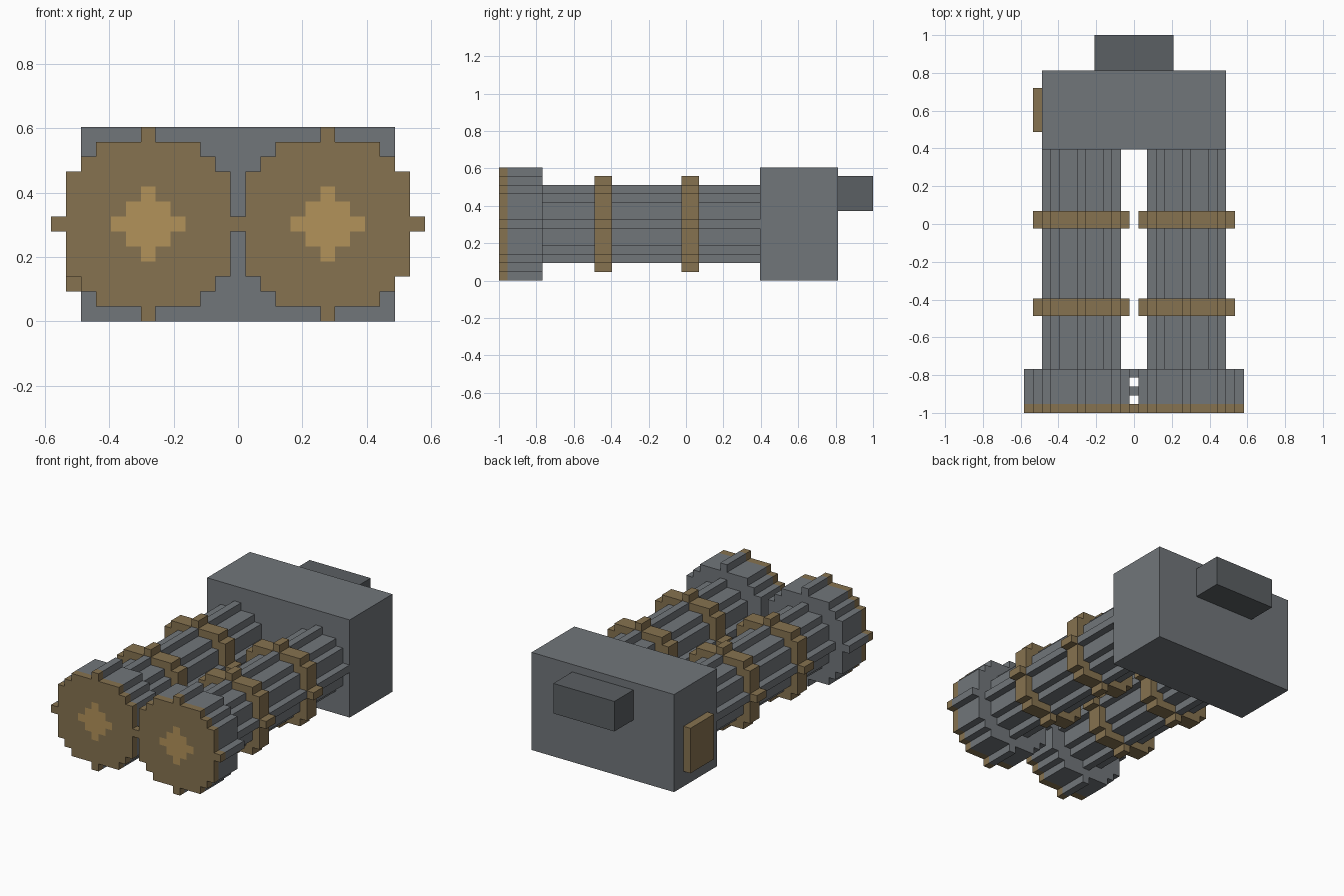
import bpy, bmesh

if "Cube" in bpy.data.objects:
    bpy.data.objects.remove(bpy.data.objects["Cube"])

U = 2 / 43          # one block of the blocky grid
AXIS = 6            # barrel axis, blocks from the centre line and above the ground


def material(name, rgb):
    m = bpy.data.materials.new(name)
    m.diffuse_color = (*rgb, 1)
    m.use_nodes = True
    m.node_tree.nodes["Principled BSDF"].inputs["Base Color"].default_value = m.diffuse_color
    return m


STEEL = material("steel", (0.165, 0.18, 0.195))
DARK = material("dark_steel", (0.105, 0.115, 0.125))
BRASS = material("brass", (0.24, 0.17, 0.08))
BORE = material("light_brass", (0.45, 0.29, 0.10))


def disc(r, cx=0, cz=AXIS):
    """Grid cells of a blocky disc."""
    return {(cx + x, cz + z) for x in range(-r, r + 1) for z in range(-r, r + 1)
            if x * x + z * z <= r * r}


def pair(r):
    """The same disc on both barrel axes."""
    return disc(r, -AXIS) | disc(r, AXIS)


def prism(name, cells, y0, y1, mat):
    """Extrude a set of x/z cells from y block y0 to y1."""
    bm = bmesh.new()
    for x, z in sorted(cells):
        corners = ((-.5, 0), (.5, 0), (.5, 1), (-.5, 1))
        bm.faces.new([bm.verts.new(((x + a) * U, y0 * U - 1, (z + b) * U)) for a, b in corners])
    bmesh.ops.remove_doubles(bm, verts=bm.verts[:], dist=U / 10)
    out = bmesh.ops.extrude_face_region(bm, geom=bm.faces[:], use_keep_orig=True)
    top = [v for v in out["geom"] if isinstance(v, bmesh.types.BMVert)]
    bmesh.ops.translate(bm, verts=top, vec=(0, (y1 - y0) * U, 0))
    bmesh.ops.recalc_face_normals(bm, faces=bm.faces[:])
    me = bpy.data.meshes.new(name)
    bm.to_mesh(me)
    bm.free()
    me.materials.append(mat)
    bpy.context.collection.objects.link(bpy.data.objects.new(name, me))


def box(name, x0, x1, y0, y1, z0, z1, mat):
    """Box given in block units."""
    bm = bmesh.new()
    bmesh.ops.create_cube(bm, size=1)
    for v in bm.verts:
        v.co = ((x1 if v.co.x > 0 else x0) * U, (y1 if v.co.y > 0 else y0) * U - 1,
                (z1 if v.co.z > 0 else z0) * U)
    me = bpy.data.meshes.new(name)
    bm.to_mesh(me)
    bm.free()
    me.materials.append(mat)
    bpy.context.collection.objects.link(bpy.data.objects.new(name, me))


# Muzzles: brass face with a lighter bore, steel collar behind
prism("muzzle_faces", pair(6) - pair(2), 0, 1, BRASS)
prism("bores", pair(2), 0, 1, BORE)
prism("muzzle_collars", pair(6) - {(0, AXIS)}, 1, 5, STEEL)
for i, y in enumerate((2, 4)):
    box(f"collar_bridge_{i + 1}", -.5, .5, y, y + 1, AXIS, AXIS + 1, STEEL)

# Barrels with two brass bands each
prism("barrels", pair(4), 5, 30, STEEL)
for i, y in enumerate((11, 21)):
    prism(f"barrel_bands_{i + 1}", pair(5), y, y + 2, BRASS)

# Rear housing, back mount and side plate
box("housing", -10.5, 10.5, 30, 39, 0, 13, STEEL)
box("rear_mount", -4.5, 4.5, 39, 43, 8, 12, DARK)
box("side_plate", -11.5, -10.5, 32, 37, 2, 8, BRASS)
